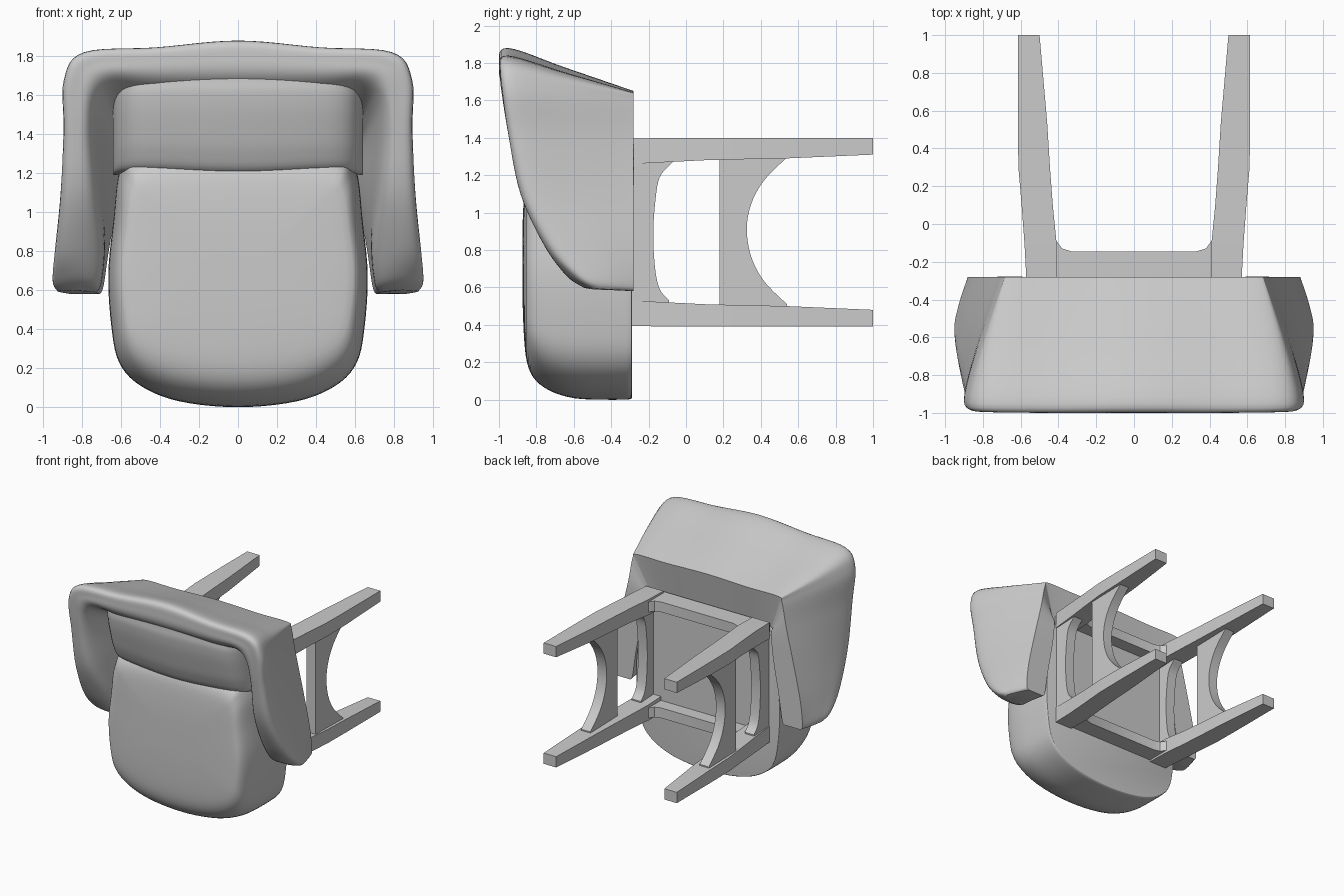
import bpy, bmesh, math
from mathutils import Vector

if "Cube" in bpy.data.objects:
    bpy.data.objects.remove(bpy.data.objects["Cube"])


def spline(pts, steps, closed=False):
    """Catmull-Rom points through pts."""
    p = [Vector(q) for q in pts]
    n = len(p)
    get = (lambda i: p[i % n]) if closed else (lambda i: p[max(0, min(n - 1, i))])
    out = []
    for i in range(n if closed else n - 1):
        a, b, c, d = get(i - 1), get(i), get(i + 1), get(i + 2)
        for k in range(steps):
            t = k / steps
            out.append(0.5 * (2 * b + (c - a) * t + (2 * a - 5 * b + 4 * c - d) * t * t
                              + (3 * b - a - 3 * c + d) * t ** 3))
    if not closed:
        out.append(p[-1].copy())
    return out


def loft(name, rings, angle=35):
    """Closed solid through a list of equal-length rings."""
    bm = bmesh.new()
    vs = [[bm.verts.new(v) for v in r] for r in rings]
    n = len(vs[0])
    for a, b in zip(vs, vs[1:]):
        for i in range(n):
            j = (i + 1) % n
            bm.faces.new((a[i], a[j], b[j], b[i]))
    bm.faces.new(vs[0])
    bm.faces.new(vs[-1])
    bmesh.ops.recalc_face_normals(bm, faces=bm.faces)
    me = bpy.data.meshes.new(name)
    bm.to_mesh(me)
    bm.free()
    me.shade_smooth()
    me.set_sharp_from_angle(angle=math.radians(angle))
    ob = bpy.data.objects.new(name, me)
    bpy.context.collection.objects.link(ob)
    return ob


def box(name, x0, x1, y0, y1, z0, z1):
    return loft(name, [[(x, y0, z0), (x, y1, z0), (x, y1, z1), (x, y0, z1)] for x in (x0, x1)])


# Wrap-around shell: arms and back; sections of outer bottom, outer top, rim, inner top, inner bottom
half = [
    [(.86, -.28, .58), (.92, -.50, .595), (.83, -.55, .60), (.74, -.50, .59), (.71, -.28, .58)],
    [(.88, -.28, .62), (.945, -.57, .65), (.84, -.645, .67), (.715, -.59, .64), (.69, -.28, .62)],
    [(.86, -.28, .82), (.935, -.70, .80), (.83, -.755, .82), (.70, -.69, .82), (.66, -.28, .82)],
    [(.80, -.28, 1.1), (.91, -.83, 1.08), (.83, -.885, 1.1), (.73, -.83, 1.1), (.61, -.28, 1.1)],
    [(.73, -.28, 1.4), (.895, -.90, 1.42), (.83, -.95, 1.42), (.75, -.90, 1.42), (.59, -.28, 1.3)],
    [(.69, -.28, 1.60), (.893, -.94, 1.68), (.82, -.985, 1.66), (.73, -.94, 1.60), (.57, -.32, 1.33)],
    [(.65, -.28, 1.64), (.79, -.95, 1.82), (.74, -.995, 1.76), (.64, -.95, 1.67), (.54, -.33, 1.34)],
    [(.38, -.28, 1.64), (.42, -.95, 1.845), (.42, -1.0, 1.78), (.42, -.95, 1.66), (.38, -.34, 1.34)],
    [(0, -.28, 1.65), (0, -.95, 1.88), (0, -1.0, 1.80), (0, -.95, 1.66), (0, -.34, 1.34)],
]
full = half + [[(-x, y, z) for x, y, z in s] for s in half[-2::-1]]
sections = []
for ob_, ot, rm, it, ib in full:
    om = Vector(ob_).lerp(Vector(ot), .55) + Vector((.015 * (1 if ob_[0] > 0 else -1), 0, 0)) * (ob_[0] != 0)
    im = Vector(it).lerp(Vector(ib), .5)
    sections.append(spline([ob_, om, ot, rm, it, im, ib], 6))
tracks = [spline(t, 6) for t in zip(*sections)]
loft("arm_and_back_shell", [list(r) for r in zip(*tracks)], 45)

# Padded inner back
prof = spline([(0, -.70, 1.18), (0, -.84, 1.205), (0, -.90, 1.30), (0, -.94, 1.43),
               (0, -.97, 1.56), (0, -.975, 1.66), (0, -.93, 1.76), (0, -.6, 1.66)], 5)
pad = []
for i in range(33):
    u = -1 + 2 * i / 32
    x = .64 * math.sin(u * math.pi / 2)
    k = abs(x / .64)
    drop = .05 * k ** 2 + .22 * (1 - math.sqrt(max(0, 1 - k ** 10)))
    pad.append([(x, min(p.y + drop, -.5), p.z + .05 * k * k * (1.76 - p.z) / .58 - .04 * k ** 4)
                for p in prof])
loft("back_pad", pad, 50)

# Seat cushion: rounded outline stacked towards the sitting face
right = [(.30, 0, .03), (.50, 0, .11), (.61, 0, .23), (.65, 0, .42), (.665, 0, .68),
         (.64, 0, .95), (.605, 0, 1.22), (.50, 0, 1.33)]
outline = spline([(0, 0, 0)] + right + [(0, 0, 1.36)] + [(-x, y, z) for x, y, z in right[::-1]], 5, True)
layers = spline([(-.29, .012, 0), (-.32, 0, 0), (-.55, .003, 0), (-.67, .03, 0), (-.76, .08, 0),
                 (-.82, .15, 0), (-.852, .25, 0), (-.866, .4, 0), (-.873, .6, 0), (-.875, .75, 0)], 3)
loft("seat_cushion", [[(p.x * (1 - (.45 * s if s < .25 else .1125 + 1.15 * (s - .25))), y,
                        .75 + (p.z - .75) * (1 - 1.1 * s)) for p in outline]
                      for y, s, _ in layers], 50)

# Board under the seat
box("seat_board", -.56, .56, -.31, -.255, .41, 1.38)

ZC = .895  # middle height of the leg frame
leg = [(-.29, .41, .57, 1.26, 1.395), (-.1, .41, .58, 1.27, 1.40), (.1, .43, .595, 1.28, 1.40),
       (.3, .445, .612, 1.285, 1.40), (.54, .46, .615, 1.29, 1.40), (1.0, .50, .615, 1.31, 1.40)]
arch = [tuple(p) for p in spline([(.54, 1.295, 0), (.42, 1.175, 0), (.35, 1.05, 0), (.325, .91, 0),
                                  (.35, .76, 0), (.42, .63, 0), (.54, .51, 0)], 5)]
stretcher = [(.54, .45, 0), (.18, .45, 0), (.18, 1.34, 0), (.54, 1.34, 0)] + arch
rail_edge = [tuple(p) for p in spline([(-.07, 1.27, 0), (-.14, 1.19, 0), (-.165, 1.05, 0), (-.175, .88, 0),
                                       (-.165, .70, 0), (-.14, .59, 0), (-.09, .53, 0)], 5)]
side_rail = [(-.09, .45, 0), (-.29, .45, 0), (-.29, 1.34, 0), (-.07, 1.34, 0)] + rail_edge

for sx, side in ((1, "right"), (-1, "left")):
    # Tapered legs
    for sz, row in ((1, "back"), (-1, "front")):
        fz = lambda z: z if sz > 0 else 2 * ZC - z
        loft(f"{row}_leg_{side}", [[(sx * a, y, fz(c)), (sx * b, y, fz(c)), (sx * b, y, fz(d)), (sx * a, y, fz(d))]
                                   for y, a, b, c, d in leg])
    # Arched stretcher and curved rail on each side
    loft(f"arched_stretcher_{side}", [[(sx * x, y, z) for y, z, _ in stretcher] for x in (.505, .59)])
    loft(f"side_rail_{side}", [[(sx * x, y, z) for y, z, _ in side_rail] for x in (.48, .565)])

# Cross rails with curved ends
rail = [(-.47, -.06), (-.41, -.09), (-.38, -.13), (-.33, -.145),
        (.33, -.145), (.38, -.13), (.41, -.09), (.47, -.06), (.47, -.27), (-.47, -.27)]
for name, z0 in (("back_cross_rail", 1.295), ("front_cross_rail", .41)):
    loft(name, [[(x, y, z) for x, y in rail] for z in (z0, z0 + .085)])
